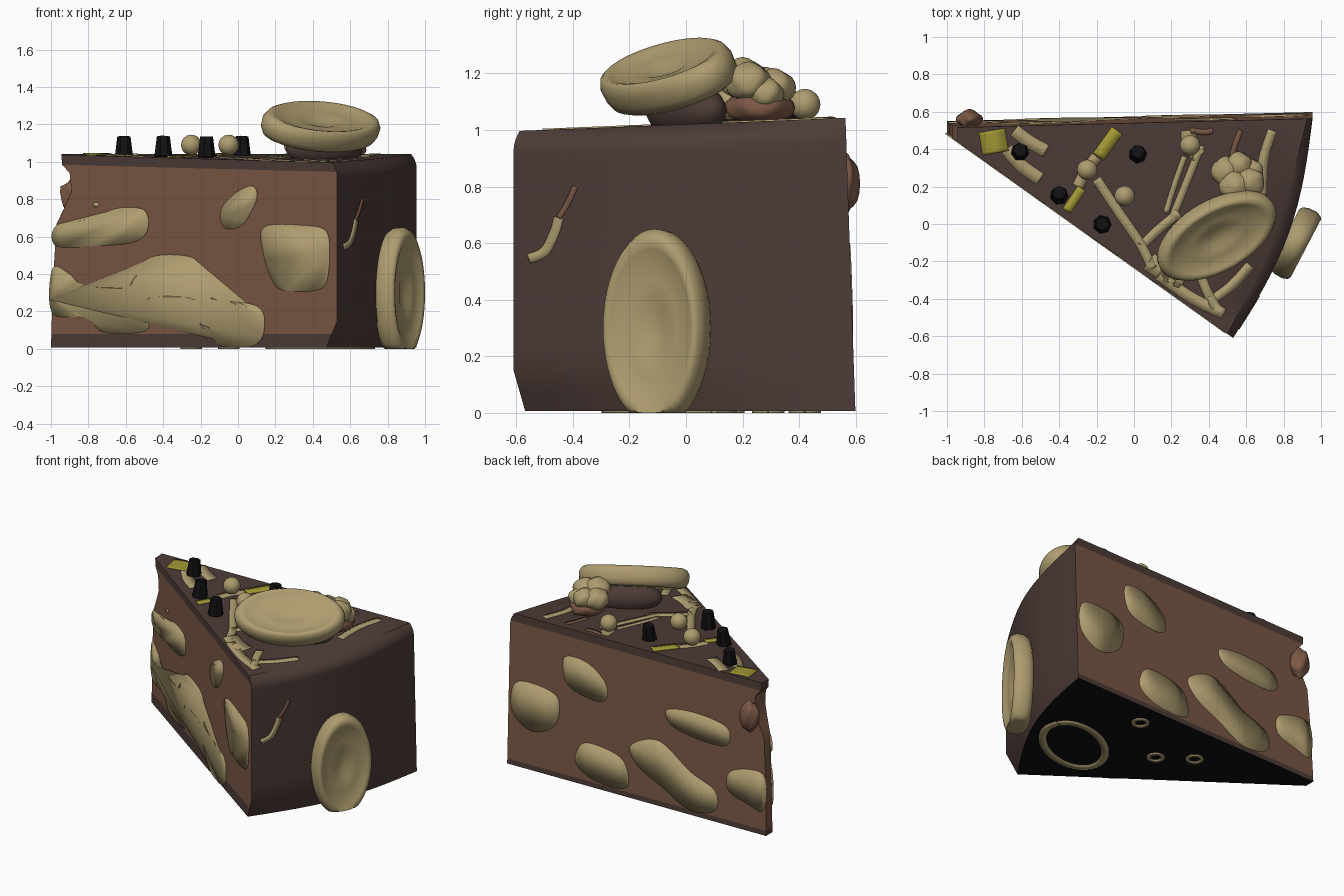
import bpy, bmesh, math, random
from mathutils import Vector, Matrix

if "Cube" in bpy.data.objects:
    bpy.data.objects.remove(bpy.data.objects["Cube"])

random.seed(4)


def material(name, r, g, b):
    m = bpy.data.materials.new(name)
    m.diffuse_color = (r, g, b, 1)
    m.use_nodes = True
    m.node_tree.nodes["Principled BSDF"].inputs["Base Color"].default_value = m.diffuse_color
    return m


CREAM = material("cream biscuit", .42, .335, .16)
BROWN = material("milk chocolate", .20, .098, .060)
DARK = material("dark chocolate", .074, .045, .038)
BLACK = material("black chocolate", .006, .005, .005)
YELLOW = material("yellow drizzle", .37, .32, .035)


def make(name, bm, mats, smooth=40, normals=True):
    if normals:
        bmesh.ops.recalc_face_normals(bm, faces=bm.faces)
    me = bpy.data.meshes.new(name)
    bm.to_mesh(me)
    bm.free()
    for m in mats:
        me.materials.append(m)
    ob = bpy.data.objects.new(name, me)
    bpy.context.collection.objects.link(ob)
    bpy.ops.object.select_all(action='DESELECT')
    ob.select_set(True)
    bpy.context.view_layer.objects.active = ob
    bpy.ops.object.shade_smooth_by_angle(angle=math.radians(smooth))
    return ob


def interp(table, t):
    for (a, va), (b, vb) in zip(table, table[1:]):
        if t <= b:
            return va + (vb - va) * max(0, t - a) / (b - a)
    return table[-1][1]


# surfaces of the slice: two cut sides, outer crust and top
TIP = [(0, -1), (.35, -.99), (.65, -.97), (.75, -.92), (.82, -.89), (.91, -.9), (.95, -.94), (1, -.945)]


def front_at(x, z):
    return Vector((x, .48 - .712 * (x + 1), z))


def back_at(x, z):
    return Vector((x, .575 + .025 * x - .035 * z, z))


def crust_at(s, z):
    low = max(0, 1 - z / .15)
    top = max(0, (z - .93) / .07)
    a = front_at(.53 - .06 * low - .03 * top ** 2, z)
    b = back_at(.955 - .03 * top ** 2, z)
    n = Vector((.94, -.33, 0))
    return a.lerp(b, s) + n * (.09 - .04 * top ** 2) * math.sin(math.pi * s)


def top_at(x, y):
    return Vector((x, y, 1.02 + .04 * y))


# slice body: stacked rings, coloured by side and height
LEVELS = [.006, .04, .08, .15, .25, .35, .5, .65, .7, .75, .82, .87, .91, .93, .95, .97, .985, 1]
NF, NC = 10, 16
bm = bmesh.new()
rings = []
for z in LEVELS:
    t = interp(TIP, z)
    c0, c1 = crust_at(0, z), crust_at(1, z)
    pts = [front_at(t, z).lerp(c0, i / NF) for i in range(NF)]
    pts += [crust_at(i / NC, z) for i in range(NC)]
    pts += [c1.lerp(back_at(t, z), i / NF) for i in range(NF + 1)]
    rings.append([bm.verts.new((p.x, p.y, z * (1 + (.02 + .04 * p.y) * min(1, z)))) for p in pts])
n = len(rings[0])
for k, (lo, hi) in enumerate(zip(rings, rings[1:])):
    for i in range(n):
        j = (i + 1) % n
        f = bm.faces.new((lo[i], lo[j], hi[j], hi[i]))
        crust = NF <= i < NF + NC
        base = .08 if i < NF else .04
        f.material_index = 1 if crust or LEVELS[k] < base - .001 or LEVELS[k] > .94 else 0
bm.faces.new(rings[-1]).material_index = 1
bm.faces.new(rings[0][::-1]).material_index = 2
make("cake_slice", bm, [BROWN, DARK, BLACK], 35)


# thin coloured plates laid on the surfaces
def spline(pts, closed, steps=6):
    p = [Vector(q) for q in pts]
    m = len(p)
    get = (lambda i: p[i % m]) if closed else (lambda i: p[min(max(i, 0), m - 1)])
    out = []
    for i in range(m if closed else m - 1):
        a, b, c, d = (get(i + k) for k in (-1, 0, 1, 2))
        for s in range(steps):
            t = s / steps
            out.append(.5 * (2 * b + (c - a) * t + (2 * a - 5 * b + 4 * c - d) * t * t
                             + (3 * b - a - 3 * c + d) * t ** 3))
    return out if closed else out + [p[-1]]


def plate(name, bm, mat):
    ob = make(name, bm, [mat], 30)
    mod = ob.modifiers.new("thickness", 'SOLIDIFY')
    mod.thickness = .009
    mod.offset = 0


def patch(name, pts, surface, mat):
    bm = bmesh.new()
    f = bm.faces.new([bm.verts.new(surface(*q)) for q in spline(pts, True)])
    bmesh.ops.triangulate(bm, faces=[f])
    plate(name, bm, mat)


def ribbon(name, pts, width, surface, mat):
    path = spline(pts, False)
    bm = bmesh.new()
    prev = None
    for i, q in enumerate(path):
        d = (path[min(i + 1, len(path) - 1)] - path[max(i - 1, 0)]).normalized()
        off = Vector((-d.y, d.x)) * width / 2
        pair = [bm.verts.new(surface(*(q + off))), bm.verts.new(surface(*(q - off)))]
        if prev:
            bm.faces.new((prev[0], prev[1], pair[1], pair[0]))
        prev = pair
    plate(name, bm, mat)


FRONT = [
    [(-.97, .66), (-.8, .69), (-.65, .75), (-.52, .75), (-.48, .7), (-.49, .62), (-.56, .57), (-.75, .55), (-.97, .55)],
    [(-.99, .43), (-.9, .4), (-.82, .34), (-.58, .33), (-.52, .45), (-.42, .5), (-.25, .49), (-.2, .42), (-.19, .28),
     (.1, .23), (.14, .1), (.08, .015), (-.09, .015), (-.13, .07), (-.2, .13), (-.22, .26), (-.44, .28), (-.49, .24),
     (-.49, .1), (-.72, .09), (-.8, .17), (-.99, .19)],
    [(-.09, .68), (-.08, .76), (0, .84), (.08, .87), (.1, .8), (.03, .67), (-.05, .64)],
    [(.14, .65), (.35, .66), (.47, .63), (.49, .5), (.47, .35), (.4, .31), (.28, .31), (.2, .34), (.14, .5)],
    [(-.77, .76), (-.77, .78), (-.745, .78), (-.745, .76)]]
BACK = [
    [(.54, .84), (.37, .845), (.23, .74), (.23, .62), (.375, .61), (.52, .67)],
    [(.92, .55), (.81, .6), (.59, .555), (.6, .36), (.77, .275), (.92, .37)],
    [(-.24, .68), (-.46, .71), (-.69, .67), (-.69, .55), (-.5, .535), (-.28, .58)],
    [(.44, .2), (.36, .3), (.1, .26), (.04, .1), (.12, .05), (.3, .06), (.42, .12)],
    [(.03, .365), (-.18, .45), (-.42, .3), (-.61, .215), (-.61, .08), (-.42, .04), (-.22, .14), (-.03, .24)],
    [(-.73, .385), (-.97, .42), (-.98, .18), (-.86, .19), (-.71, .25)]]
for side, surface, shapes in (("front", front_at, FRONT), ("back", back_at, BACK)):
    for i, s in enumerate(shapes):
        patch(f"{side}_marble_patch_{i + 1}", s, surface, CREAM)

# drizzle over the top: width and path
DRIZZLE = [
    (.07, [(-.64, .5), (-.56, .44), (-.47, .39)]), (.07, [(-.68, .4), (-.6, .31), (-.5, .24)]),
    (.06, [(-.2, .36), (-.26, .28), (-.3, .2)]), (.05, [(-.2, .24), (-.08, .06), (.03, -.1), (.1, -.24)]),
    (.05, [(.24, .06), (.12, -.04), (.04, -.12)]), (.04, [(.36, .42), (.28, .22), (.2, .02)]),
    (.03, [(.27, .36), (.22, .22), (.17, .06)]), (.08, [(.29, .5), (.3, .42), (.35, .36)]),
    (.05, [(.74, .5), (.69, .34), (.68, .15)]), (.06, [(.13, -.27), (.3, -.39), (.48, -.48)]),
    (.05, [(.35, -.26), (.4, -.38), (.46, -.48)]), (.05, [(.62, -.22), (.52, -.33), (.4, -.42)]),
    (.1, [(.08, -.2), (.17, -.26), (.27, -.3)])]
for i, (w, path) in enumerate(DRIZZLE):
    ribbon(f"cream_drizzle_{i + 1}", path, w, top_at, CREAM)
for i, (w, path) in enumerate([(.03, [(.57, .5), (.54, .42), (.52, .34)]), (.03, [(.42, .5), (.38, .49), (.3, .5)])]):
    ribbon(f"brown_drizzle_{i + 1}", path, w, top_at, BROWN)


def raised(x, y):
    return top_at(x, y) + Vector((0, 0, .002))


for i, (w, path) in enumerate([(.14, [(-.76, .5), (-.74, .38)]), (.07, [(-.09, .5), (-.19, .36)]),
                               (.05, [(-.28, .19), (-.36, .07)])]):
    ribbon(f"yellow_drizzle_{i + 1}", path, w, raised, YELLOW)


# swoosh on the crust, drawn in y and z
def crust_yz(y, z):
    return crust_at((y + .62) / 1.2, z)


ribbon("crust_swoosh", [(-.56, .545), (-.5, .57), (-.46, .64), (-.445, .69)], .035, crust_yz, CREAM)
ribbon("crust_swoosh_tail", [(-.445, .69), (-.41, .74), (-.38, .8)], .02, crust_yz, BROWN)


# oval biscuits with raised rim and a long dimple
def biscuit(name, matrix):
    prof = [(.15, .018), (.3, .034), (.5, .042), (.7, .044), (.8, .06), (.88, .066), (.95, .055),
            (1, .025), (.99, -.02), (.94, -.05), (.85, -.062)]
    bm = bmesh.new()
    loops = [[bm.verts.new((.35 * r * math.cos(a), .2 * r * math.sin(a), h))
              for a in (2 * math.pi * i / 48 for i in range(48))] for r, h in prof]
    for lo, hi in zip(loops, loops[1:]):
        for i in range(48):
            bm.faces.new((lo[i], lo[i - 1], hi[i - 1], hi[i]))
    bm.faces.new(loops[0])
    bm.faces.new(loops[-1])
    bm.transform(matrix)
    for v in bm.verts:
        v.co.z = max(v.co.z, 0)
    make(name, bm, [CREAM], 60)


tilt = Matrix.Rotation(math.radians(30), 4, 'Z') @ Matrix.Rotation(math.radians(28), 4, 'X')
biscuit("top_biscuit", Matrix.Translation((.44, -.06, 1.185)) @ tilt)
N = Vector((.88, -.46, 0)).normalized()
X = Vector((0, 0, 1))
upright = Matrix((X, N.cross(X), N)).transposed().to_4x4()
biscuit("side_biscuit", Matrix.Translation((.86, -.1, .3)) @ upright)


# round toppings, fillers and crumbs
def blob(name, loc, scale, mat, rot=0, rough=0):
    bm = bmesh.new()
    bmesh.ops.create_icosphere(bm, subdivisions=3, radius=1)
    for v in bm.verts:
        v.co *= 1 + rough * math.sin(5 * v.co.x + 3 * v.co.z + loc[0] * 9) * math.cos(4 * v.co.y)
    bm.transform(Matrix.Translation(loc) @ Matrix.Rotation(rot, 4, 'Z') @ Matrix.Diagonal((*scale, 1)))
    make(name, bm, [mat], 80)


BALLS = [(-.25, .29), (-.05, .15), (.3, .42)]
for i, (x, y) in enumerate(BALLS):
    blob(f"cream_ball_{i + 1}", (x, y, 1.09), (.055, .055, .055), CREAM)
blob("biscuit_support", (.46, 0, 1.07), (.23, .1, .1), DARK, math.radians(30))
blob("cluster_base", (.57, .26, 1.08), (.12, .12, .06), BROWN, 0, .08)
for i, (x, y, z, r) in enumerate([(.54, .2, 1.18, .085), (.62, .22, 1.17, .08), (.49, .28, 1.15, .08),
                                  (.56, .31, 1.15, .075), (.63, .28, 1.13, .065)]):
    blob(f"nut_cluster_{i + 1}", (x, y, z), (r, r, r * .85), CREAM, 0, .08)
blob("tip_crumb", (-.88, .56, .81), (.07, .05, .1), BROWN, 0, .15)

# small tapered black chips
for i, (x, y) in enumerate([(-.61, .39), (-.4, .16), (-.17, 0), (.02, .38)]):
    bm = bmesh.new()
    bmesh.ops.create_cone(bm, cap_ends=True, segments=7, radius1=.05, radius2=.036, depth=.11)
    bm.transform(Matrix.Translation((x, y, 1.08)) @ Matrix.Rotation(random.uniform(-.2, .2), 4, 'X')
                 @ Matrix.Rotation(i, 4, 'Z'))
    make(f"black_chip_{i + 1}", bm, [BLACK], 30)


# cream rings on the underside
def ring(name, cx, cy, rx, ry, rot, width):
    pts = []
    for k in range(17):
        a = k * math.pi / 8
        p = Matrix.Rotation(rot, 2) @ Vector((rx * math.cos(a), ry * math.sin(a)))
        pts.append((cx + p.x, cy + p.y))
    ribbon(name, pts, width, lambda x, y: Vector((x, y, .0045)), CREAM)


ring("underside_large_ring", .44, -.06, .29, .18, math.radians(30), .05)
for i, (x, y) in enumerate(BALLS):
    ring(f"underside_small_ring_{i + 1}", x, y, .045, .045, 0, .025)
